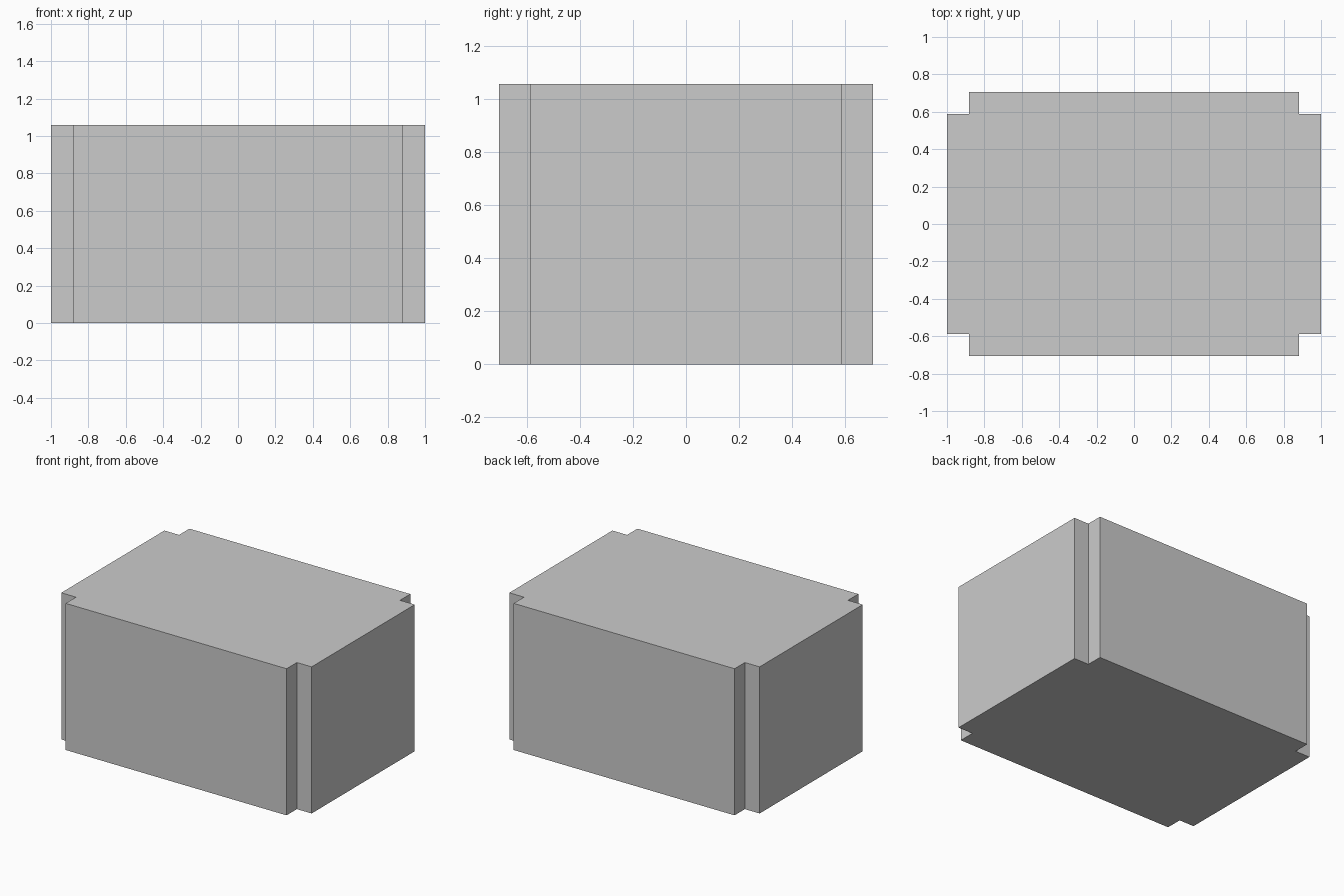
import bpy
import bmesh

if "Cube" in bpy.data.objects:
    bpy.data.objects.remove(bpy.data.objects["Cube"])

UNIT = 2 / 17            # corner notch size
HX, HY, H = 1.0, 6 * UNIT, 9 * UNIT
NX, NY = HX - UNIT, HY - UNIT

# Notched-corner outline: one corner, mirrored round all four quadrants
outline = []
for sx, sy in ((1, 1), (-1, 1), (-1, -1), (1, -1)):
    corner = [(HX, NY), (NX, NY), (NX, HY)]
    if sx * sy < 0:
        corner.reverse()
    outline += [(sx * x, sy * y) for x, y in corner]

# Block body: outline extruded straight up
bm = bmesh.new()
base = bm.faces.new([bm.verts.new((x, y, 0)) for x, y in outline])
top = bmesh.ops.extrude_face_region(bm, geom=[base], use_keep_orig=True)
bmesh.ops.translate(bm, vec=(0, 0, H),
                    verts=[v for v in top["geom"] if isinstance(v, bmesh.types.BMVert)])
bmesh.ops.recalc_face_normals(bm, faces=bm.faces)

mesh = bpy.data.meshes.new("notched_block")
bm.to_mesh(mesh)
bm.free()
bpy.context.collection.objects.link(bpy.data.objects.new("notched_block", mesh))
